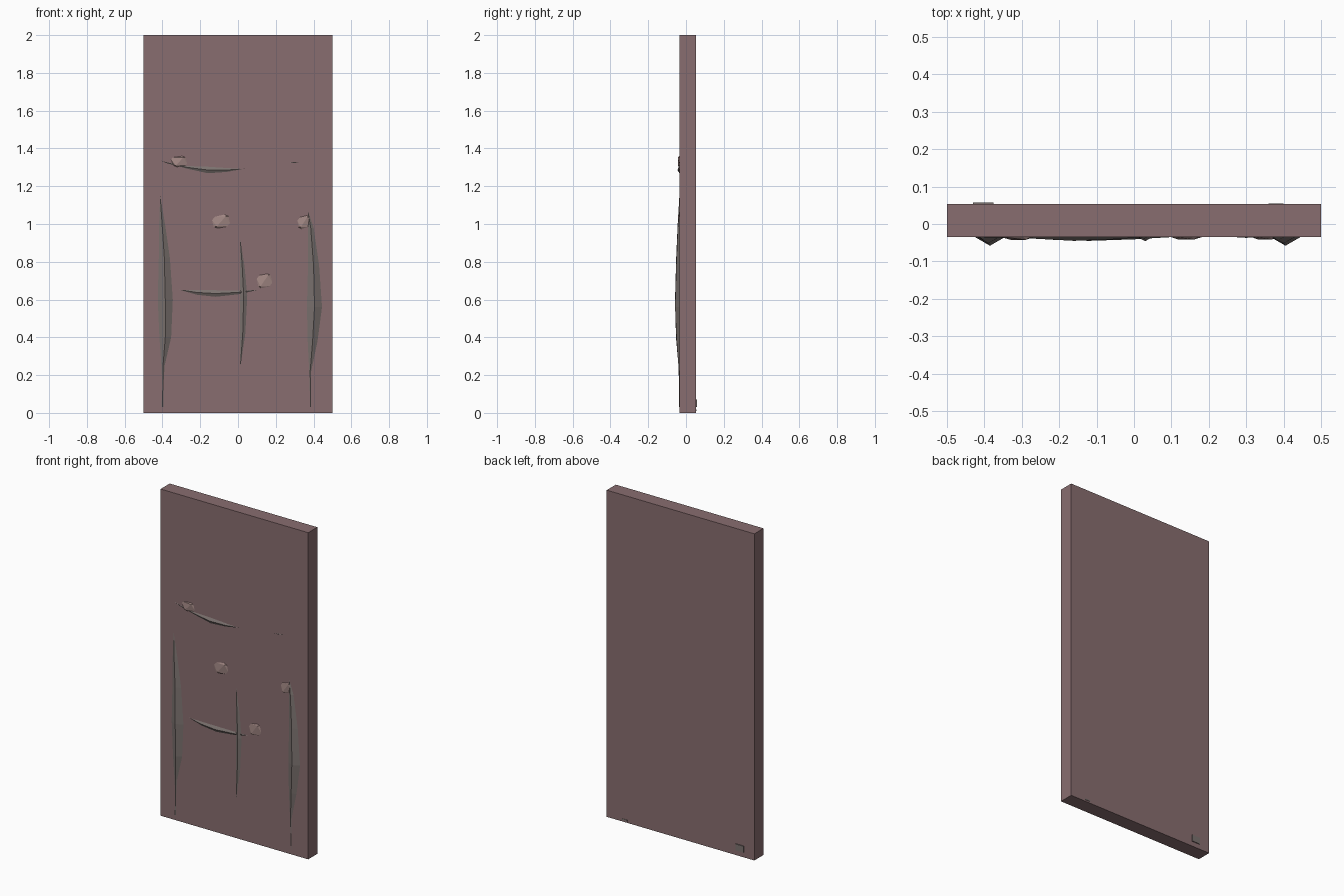
import bpy, bmesh, math, random
from mathutils import Vector

random.seed(4)


def material(name, rgb):
    m = bpy.data.materials.new(name)
    m.diffuse_color = (*rgb, 1)
    return m


SLAB = material("mauve", (0.25, 0.155, 0.162))
WOOD = material("weathered_wood", (0.20, 0.17, 0.16))
STONE = material("pinkish_stone", (0.36, 0.245, 0.23))


def finish(name, bm, mat):
    bmesh.ops.recalc_face_normals(bm, faces=bm.faces)
    me = bpy.data.meshes.new(name)
    bm.to_mesh(me)
    bm.free()
    me.materials.append(mat)
    ob = bpy.data.objects.new(name, me)
    bpy.context.collection.objects.link(ob)
    return ob


def box(name, x, y, z, mat):
    bm = bmesh.new()
    bmesh.ops.create_cube(bm, size=1)
    for v in bm.verts:
        v.co = Vector([(r[0] + r[1]) / 2 + c * (r[1] - r[0])
                       for c, r in zip(v.co, (x, y, z))])
    return finish(name, bm, mat)


# Six-sided log given by (x, z, y of front ridge, radius) along its length
def log(name, path, upright):
    bm = bmesh.new()
    rings = []
    for x, z, front, r in path:
        ring = []
        for i in range(6):
            a = i * math.tau / 6
            side, y = r * math.sin(a), front + r - r * math.cos(a)
            ring.append(bm.verts.new((x + side, y, z) if upright else (x, y, z + side)))
        rings.append(ring)
    for a, b in zip(rings, rings[1:]):
        for i in range(6):
            j = (i + 1) % 6
            bm.faces.new((a[i], a[j], b[j], b[i]))
    bm.faces.new(rings[0])
    bm.faces.new(rings[-1])
    return finish(name, bm, WOOD)


# Faceted stone sunk into the front of the slab
def stone(name, x, z, w, h, front):
    bm = bmesh.new()
    bmesh.ops.create_icosphere(bm, subdivisions=1, radius=1)
    for v in bm.verts:
        k = random.uniform(0.9, 1.08)
        v.co = Vector((x + v.co.x * w * k, front + 0.03 + v.co.y * 0.03,
                       z + v.co.z * h * k))
    return finish(name, bm, STONE)


# Main slab
box("slab", (-0.5, 0.5), (-0.035, 0.053), (0, 2), SLAB)

# Upright logs bowing out of the front
log("left_log", [(-0.40, 0.03, -0.038, 0.046), (-0.398, 0.14, -0.0365, 0.044),
                 (-0.397, 0.25, -0.040, 0.044), (-0.385, 0.40, -0.053, 0.05),
                 (-0.385, 0.60, -0.058, 0.05), (-0.39, 0.82, -0.052, 0.048),
                 (-0.402, 1.00, -0.044, 0.045), (-0.412, 1.15, -0.035, 0.042),
                 (-0.41, 1.35, -0.028, 0.036)], True)
log("right_log", [(0.385, 0.03, -0.0365, 0.044), (0.382, 0.22, -0.038, 0.044),
                  (0.395, 0.38, -0.050, 0.048), (0.405, 0.56, -0.058, 0.05),
                  (0.40, 0.78, -0.052, 0.048), (0.385, 0.98, -0.044, 0.045),
                  (0.37, 1.07, -0.035, 0.042), (0.36, 1.35, -0.028, 0.036)], True)
log("middle_log", [(0.01, 0.10, -0.030, 0.035), (0.012, 0.24, -0.035, 0.038),
                   (0.025, 0.42, -0.043, 0.04), (0.03, 0.62, -0.046, 0.04),
                   (0.022, 0.78, -0.042, 0.04), (0.012, 0.92, -0.035, 0.038),
                   (0.01, 1.2, -0.030, 0.035)], True)

# Horizontal rails
log("lower_rail", [(-0.40, 0.67, -0.030, 0.038), (-0.31, 0.652, -0.035, 0.04),
                   (-0.22, 0.638, -0.042, 0.04), (-0.12, 0.632, -0.045, 0.04),
                   (0.0, 0.638, -0.041, 0.04), (0.10, 0.65, -0.035, 0.038),
                   (0.38, 0.66, -0.029, 0.036)], False)
log("upper_rail", [(-0.42, 1.34, -0.0345, 0.038), (-0.38, 1.325, -0.0365, 0.04),
                   (-0.27, 1.30, -0.039, 0.04), (-0.16, 1.286, -0.045, 0.04),
                   (-0.06, 1.286, -0.041, 0.04), (0.02, 1.291, -0.0355, 0.038),
                   (0.14, 1.305, -0.032, 0.038), (0.26, 1.322, -0.0345, 0.038),
                   (0.30, 1.326, -0.037, 0.038), (0.34, 1.33, -0.0345, 0.038)], False)

# Log ends showing at the back
box("left_log_foot", (-0.43, -0.375), (0, 0.058), (0.03, 0.07), WOOD)
box("right_log_foot", (0.36, 0.40), (0, 0.055), (0.01, 0.018), WOOD)

# Stones
for i, s in enumerate([(-0.31, 1.33, 0.07, 0.048, -0.047),
                       (-0.09, 1.012, 0.088, 0.062, -0.046),
                       (0.35, 1.01, 0.066, 0.06, -0.046),
                       (0.14, 0.70, 0.072, 0.064, -0.046)]):
    stone(f"stone_{i + 1}", *s)
